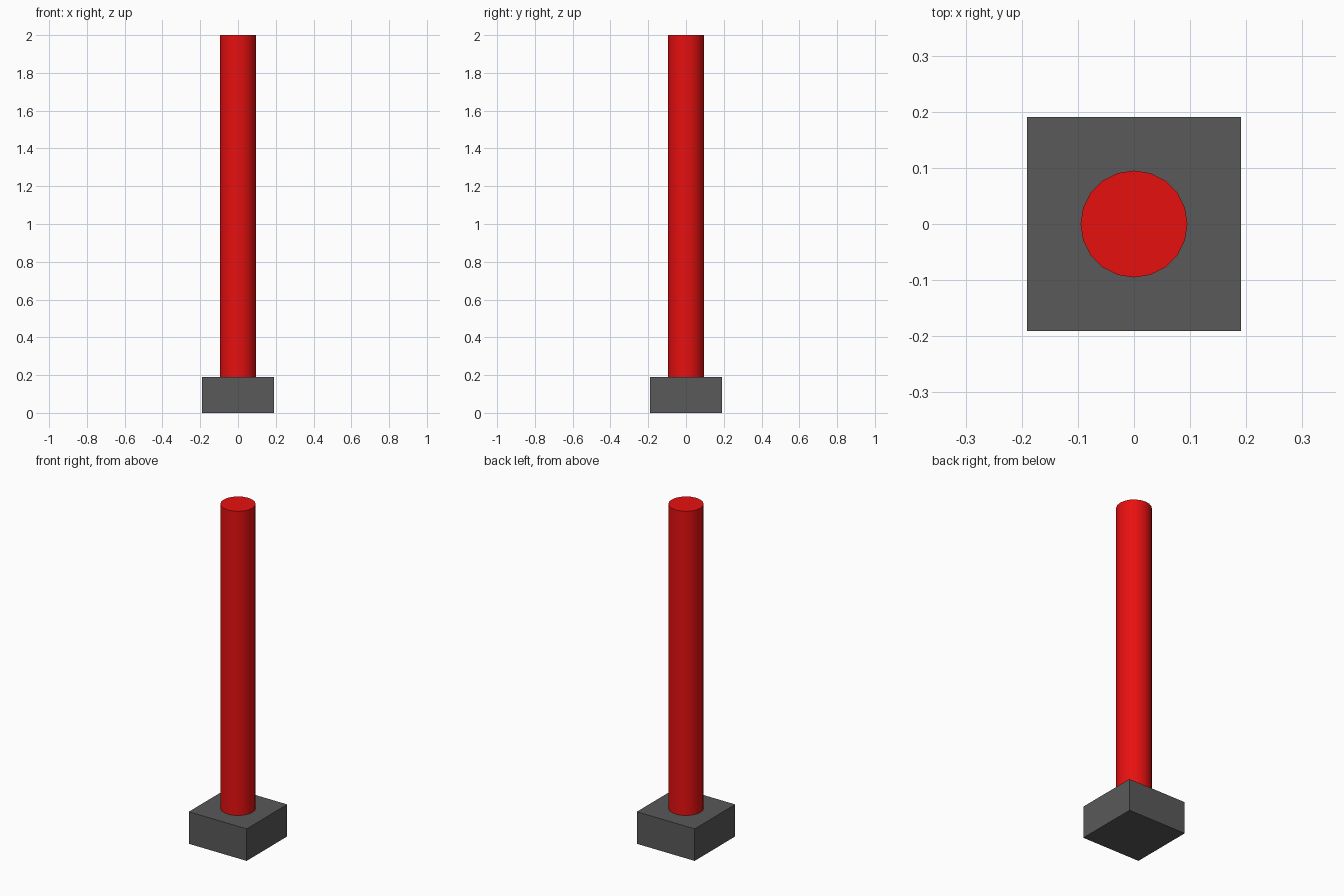
import bpy
import math

if "Cube" in bpy.data.objects:
    bpy.data.objects.remove(bpy.data.objects["Cube"])

UNIT = 2 / 2.1          # overall height of 2
BASE_W = 0.4 * UNIT
BASE_H = 0.2 * UNIT
POST_R = 0.1 * UNIT
POST_H = 2.0 - BASE_H


def colour(obj, name, rgb):
    mat = bpy.data.materials.new(name)
    mat.diffuse_color = (*rgb, 1)
    mat.use_nodes = True
    mat.node_tree.nodes["Principled BSDF"].inputs["Base Color"].default_value = mat.diffuse_color
    obj.data.materials.append(mat)


# square foot block
bpy.ops.mesh.primitive_cube_add(size=1, location=(0, 0, BASE_H / 2))
base = bpy.context.object
base.name = "base_block"
base.scale = (BASE_W, BASE_W, BASE_H)
bpy.ops.object.transform_apply(location=False, rotation=False, scale=True)
colour(base, "dark_grey", (0.1, 0.1, 0.1))

# round post standing on the block
bpy.ops.mesh.primitive_cylinder_add(
    vertices=20, radius=POST_R, depth=POST_H, location=(0, 0, BASE_H + POST_H / 2))
post = bpy.context.object
post.name = "post"
bpy.ops.object.shade_smooth_by_angle(angle=math.radians(30))
colour(post, "red", (0.8, 0.005, 0.005))
